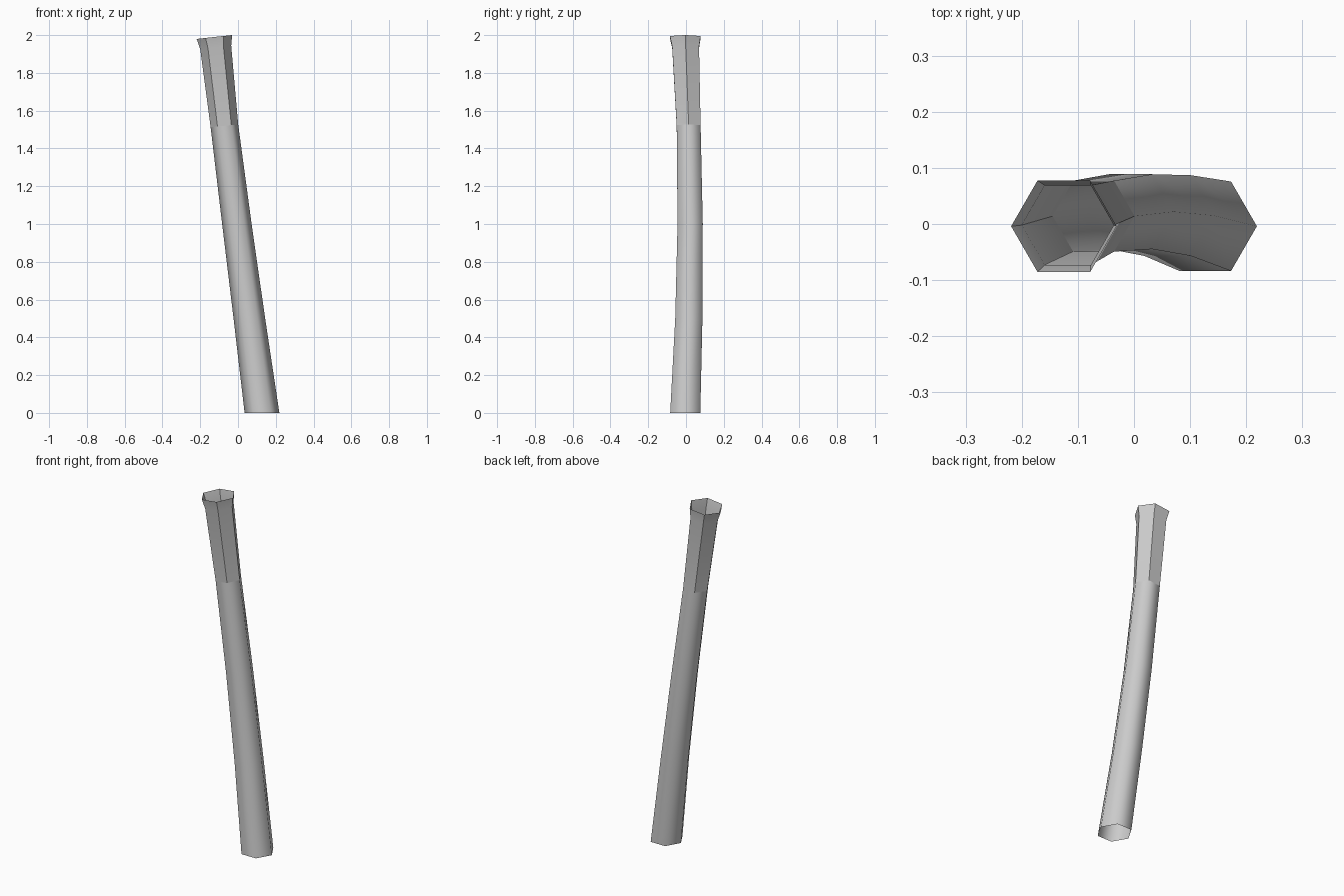
import bpy, bmesh, math

cube = bpy.data.objects.get("Cube")
if cube:
    bpy.data.objects.remove(cube, do_unlink=True)

SIDES = 6
# Cross-sections: centre x, centre y, centre z, radius, slope of the ring in x
RINGS = [
    (0.127, -0.004, 0.0, 0.092, 0.0),
    (0.060, 0.015, 0.5, 0.083, 0.06),
    (-0.006, 0.022, 1.0, 0.077, 0.1),
    (-0.072, 0.014, 1.52, 0.073, 0.1),
    (-0.118, -0.002, 1.935, 0.082, 0.11),
    (-0.125, -0.004, 1.99, 0.094, 0.11),
]
COLLAR = 3  # ring where the smooth shaft meets the faceted grip

# Plain grey material
grey = bpy.data.materials.new("light_grey")
grey.use_nodes = True
colour = (0.6, 0.6, 0.6, 1)
grey.diffuse_color = colour
grey.node_tree.nodes["Principled BSDF"].inputs["Base Color"].default_value = colour

# Open six-sided tube, lofted through the rings
bm = bmesh.new()
loops = []
for cx, cy, cz, radius, slope in RINGS:
    loop = []
    for i in range(SIDES):
        a = math.tau * i / SIDES
        dx = radius * math.cos(a)
        loop.append(bm.verts.new((cx + dx, cy + radius * math.sin(a), cz + slope * dx)))
    loops.append(loop)

for low, high in zip(loops, loops[1:]):
    for i in range(SIDES):
        j = (i + 1) % SIDES
        face = bm.faces.new((low[i], low[j], high[j], high[i]))
        face.smooth = True

# Crisp corners on the grip, and a crisp line around the collar
for i in range(SIDES):
    bm.edges.get((loops[COLLAR][i], loops[COLLAR][(i + 1) % SIDES])).smooth = False
    for low, high in zip(loops[COLLAR:], loops[COLLAR + 1:]):
        bm.edges.get((low[i], high[i])).smooth = False

mesh = bpy.data.meshes.new("hollow_pole")
bm.to_mesh(mesh)
bm.free()
mesh.materials.append(grey)
pole = bpy.data.objects.new("hollow_pole", mesh)
bpy.context.collection.objects.link(pole)
